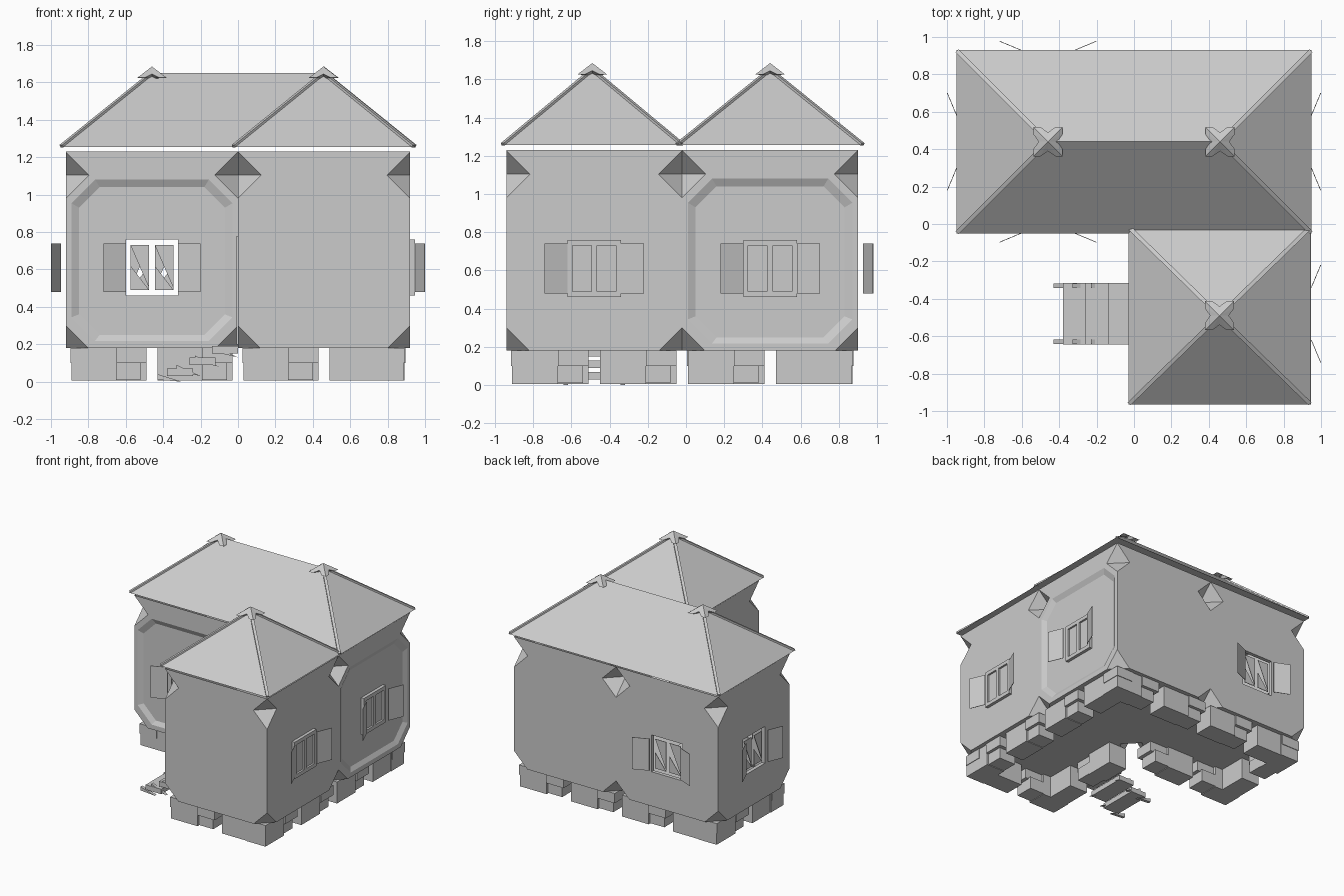
import bpy, bmesh, math
from mathutils import Vector, Matrix

if "Cube" in bpy.data.objects:
    bpy.data.objects.remove(bpy.data.objects["Cube"])

grey = bpy.data.materials.new("plain_grey")
grey.diffuse_color = (0.6, 0.6, 0.6, 1)
grey.use_nodes = True
grey.node_tree.nodes["Principled BSDF"].inputs["Base Color"].default_value = grey.diffuse_color


def finish(name, bm):
    bmesh.ops.recalc_face_normals(bm, faces=bm.faces)
    me = bpy.data.meshes.new(name)
    bm.to_mesh(me)
    bm.free()
    me.materials.append(grey)
    ob = bpy.data.objects.new(name, me)
    bpy.context.collection.objects.link(ob)
    return ob


def add_box(bm, lo, hi, m=Matrix()):
    lo, hi = Vector(lo), Vector(hi)
    s = Matrix.Diagonal((*(hi - lo), 1))
    bmesh.ops.create_cube(bm, size=1, matrix=m @ Matrix.Translation((lo + hi) / 2) @ s)


def add_hull(bm, pts, m=Matrix()):
    vs = [bm.verts.new(m @ Vector(p)) for p in pts]
    bmesh.ops.convex_hull(bm, input=vs)


def wall_frame(x, y, deg):
    # local x runs along the wall, local -y points outward
    return Matrix.Translation((x, y, 0)) @ Matrix.Rotation(math.radians(deg), 4, 'Z')


def cut(target, bm):
    c = finish("cutter", bm)
    c.hide_render = True
    mod = target.modifiers.new("cut", 'BOOLEAN')
    mod.operation, mod.solver, mod.object = 'DIFFERENCE', 'EXACT', c
    bpy.context.view_layer.objects.active = target
    bpy.ops.object.modifier_apply(modifier=mod.name)
    bpy.data.objects.remove(c)


# L-shaped walls
Z0, Z1 = 0.18, 1.23
plan = [(-.92, -.02), (0, -.02), (0, -.94), (.92, -.94), (.92, .9), (-.92, .9)]
bm = bmesh.new()
f = bm.faces.new([bm.verts.new((x, y, Z0)) for x, y in plan])
ext = bmesh.ops.extrude_face_region(bm, geom=[f])["geom"]
bmesh.ops.translate(bm, verts=[v for v in ext if isinstance(v, bmesh.types.BMVert)], vec=(0, 0, Z1 - Z0))
walls = finish("walls", bm)

# diamond notches at every module corner, top and bottom
bm = bmesh.new()
for x, y in plan + [(0, .9), (.92, -.02)]:
    for z, r in ((1.104, .124), (Z0, .12)):
        add_hull(bm, [(x + r, y, z), (x - r, y, z), (x, y + r, z),
                      (x, y - r, z), (x, y, z + r), (x, y, z - r)])
cut(walls, bm)


def octagon(a, z0, z1, c, y):
    return [(sx * (a - dx), y, z) for sx in (-1, 1)
            for dx, z in ((0, z0 + c), (c, z0), (c, z1), (0, z1 - c))]


# recessed octagonal panels
front = wall_frame(-.46, -.02, 0)
right_back = wall_frame(.92, .44, 90)
right_front = wall_frame(.92, -.48, 90)
back = wall_frame(-.46, .9, 180)
left = wall_frame(-.92, .44, -90)
bm = bmesh.new()
for m in (front, right_back):
    add_hull(bm, octagon(.44, .21, 1.09, .13, -.005) + octagon(.39, .25, 1.04, .11, .02), m)
cut(walls, bm)

# see-through window openings
bm = bmesh.new()
for m in (front, back, left):
    add_box(bm, (-.14, -.05, .46), (.14, .03, .76), m)
cut(walls, bm)
bm = bmesh.new()
bm.from_mesh(walls.data)
drop = [f for f in bm.faces if f.calc_center_median().z > Z1 - .001]
for m in (front, back, left):
    inv = m.inverted()
    for f in bm.faces:
        p = inv @ f.calc_center_median()
        if abs(p.y - .03) < .002 and abs(p.x) < .135 and .465 < p.z < .755:
            drop.append(f)
bmesh.ops.delete(bm, geom=list(set(drop)), context='FACES')
bm.to_mesh(walls.data)
bm.free()

# windows: full frames on the right side, broken panes in the openings
for i, m in enumerate((right_back, right_front)):
    d = .02 if i == 0 else 0
    bm = bmesh.new()
    for lo, hi in (((-.14, .46), (-.115, .76)), ((.115, .46), (.14, .76)), ((-.015, .49), (.015, .73)),
                   ((-.115, .46), (.115, .49)), ((-.115, .73), (.115, .76))):
        add_box(bm, (lo[0], d - .025, lo[1]), (hi[0], d + .01, hi[1]), m)
    add_box(bm, (-.115, d - .01, .49), (.115, d - .003, .73), m)
    finish("window_frame", bm)
for m in (front, back, left):
    bm = bmesh.new()
    for x0, x1 in ((-.115, -.015), (.015, .115)):
        for tri in (((x0, .73), (x1, .73), (x1, .5)), ((x0, .49), (x1, .49), (x0, .62))):
            add_hull(bm, [(x, y, z) for x, z in tri for y in (.01, .014)], m)
    finish("window_panes", bm)

# angled shutters
for m in (front, back, left, right_back, right_front):
    bm = bmesh.new()
    for s in (-1, 1):
        add_hull(bm, [(s * x, y + t, z) for x, y in ((.14, -.03), (.26, -.08))
                      for t in (0, .004) for z in (.48, .74)], m)
    finish("shutters", bm)

# door plate behind the steps
m = wall_frame(0, -.48, -90)
bm = bmesh.new()
add_box(bm, (-.14, -.008, .2), (.14, .002, .78), m)
finish("door", bm)

# foundation stones along each wall module
bm = bmesh.new()
for x, y, deg in ((-.46, -.02, 0), (.46, -.94, 0), (.92, -.48, 90), (.92, .44, 90),
                  (.46, .9, 180), (-.46, .9, 180), (-.92, .44, -90), (0, -.48, -90)):
    m = wall_frame(x, y, deg)
    for s in (-1, 1):
        mid = s * .23
        add_box(bm, (mid - .2, .035, .005), (mid + .04, .2, .18), m)
        add_box(bm, (mid + .04, .05, .01), (mid + .17, .2, .11), m)
        add_box(bm, (mid + .04, .025, .1), (mid + .2, .18, .18), m)
finish("foundation_stones", bm)

# entrance steps
bm = bmesh.new()
for i in range(3):
    x1 = -.12 * i
    z = .19 - .06 * i
    add_box(bm, (x1 - .14, -.645, z - .04), (x1, -.315, z))
for y in (-.63, -.33):
    for i in range(4):
        x, z = -.1 * i, .19 - .05 * i
        add_hull(bm, [(x - dx, y + t, max(0, z - dz)) for t in (-.012, .012)
                      for dx, dz in ((0, .06), (.13, 0), (.13, .03))])
finish("entrance_steps", bm)


# hipped roofs with hip caps and cross-shaped finials
def roof(name, x0, x1, y0, y1, rx0, rx1):
    ry, zt, ze = (y0 + y1) / 2, 1.65, 1.255
    bm = bmesh.new()
    corners = [(x, y, ze) for x in (x0, x1) for y in (y0, y1)]
    add_hull(bm, corners + [(rx, ry, zt) for rx in sorted({rx0, rx1})])
    finish(name, bm)
    bm = bmesh.new()
    for c in corners:
        a = Vector(c)
        b = Vector((rx0 if c[0] == x0 else rx1, ry, zt))
        d = b - a
        rot = d.to_track_quat('Y', 'Z').to_matrix().to_4x4()
        add_box(bm, (-.011, .01, -.008), (.011, d.length - .03, .007), Matrix.Translation(a) @ rot)
    finish(name + "_hip_caps", bm)
    for rx in sorted({rx0, rx1}):
        bm = bmesh.new()
        ring = []
        for k in range(4):
            for u, v in ((.04, .04), (.04, .078), (.078, .078), (.078, .04)):
                # notched square corner, walked counter-clockwise
                p = Matrix.Rotation(k * math.pi / 2, 2) @ Vector((v, u))
                z = 1.685 - .06 * max(u, v) / .078
                if (u, v) != (.04, .04):
                    ring.append(bm.verts.new((rx + p.x, ry + p.y, z)))
                else:
                    inner = bm.verts.new((rx + p.x, ry + p.y, z))
                    bm.verts.remove(inner)
            p = Matrix.Rotation(k * math.pi / 2, 2) @ Vector((0, .05))
            ring.append(bm.verts.new((rx + p.x, ry + p.y, 1.645)))
        ring.sort(key=lambda v: math.atan2(v.co.y - ry, v.co.x - rx))
        tip = bm.verts.new((rx, ry, 1.685))
        base = bm.verts.new((rx, ry, 1.62))
        for i, v in enumerate(ring):
            w = ring[(i + 1) % len(ring)]
            bm.faces.new((v, w, tip))
            bm.faces.new((w, v, base))
        finish("roof_finial", bm)


roof("main_roof", -.95, .95, -.05, .93, -.46, .46)
roof("front_roof", -.03, .945, -.965, -.015, .457, .457)
